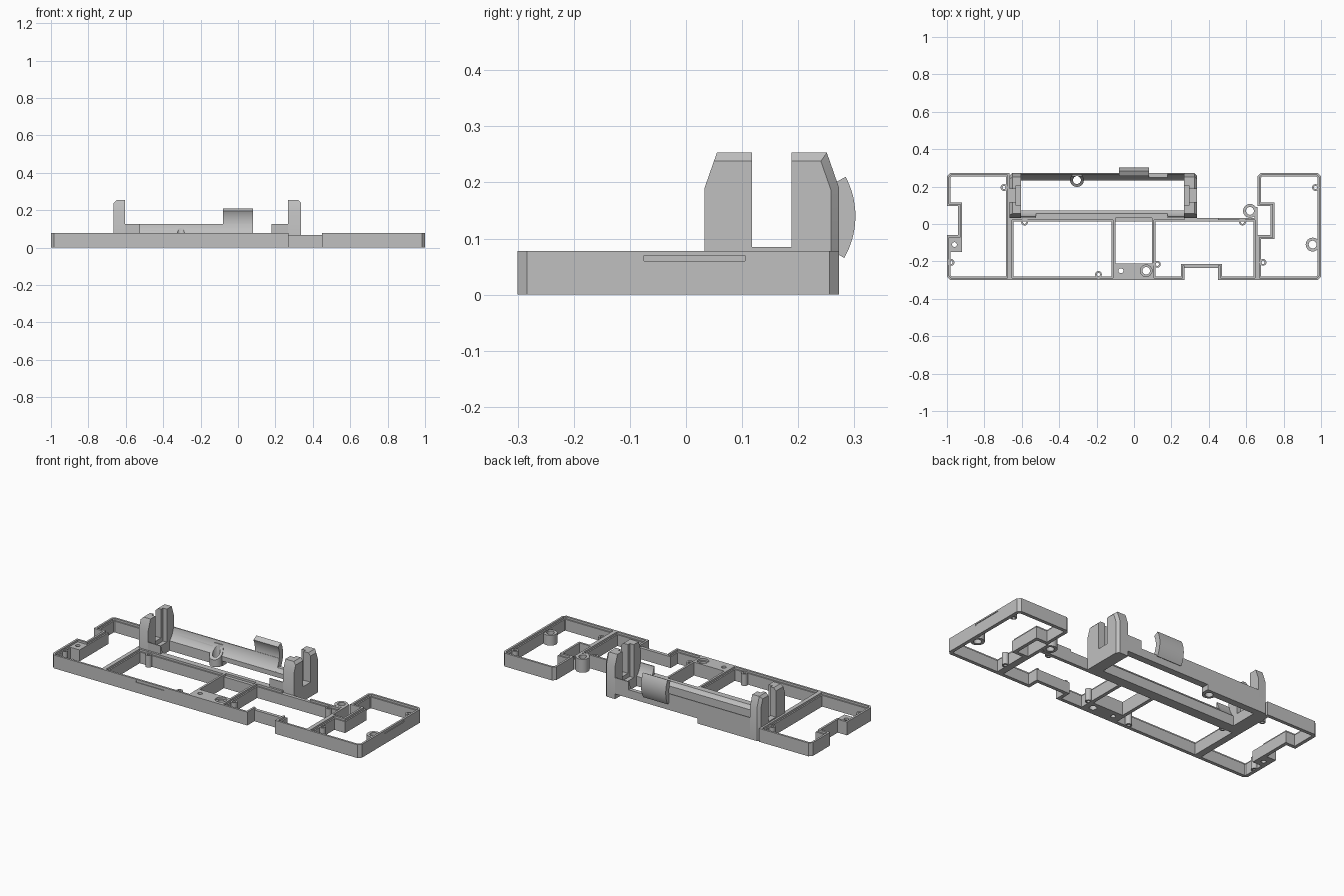
import bpy, bmesh, math
from mathutils import Vector

cube = bpy.data.objects.get("Cube")
if cube:
    bpy.data.objects.remove(cube)

grey = bpy.data.materials.new("light grey")
grey.use_nodes = True
COLOR = (0.53, 0.53, 0.53, 1)
grey.diffuse_color = COLOR
grey.node_tree.nodes["Principled BSDF"].inputs["Base Color"].default_value = COLOR

H = 0.078              # frame height
STEP = 0.066           # height of the inner ledge
W = 0.02               # wall width
CY, CZ, R = 0.153, 0.14, 0.115   # axis and radius of the cradle
LEFT, RIGHT = -0.665, 0.338      # cradle ends


def finish(name, bm):
    bmesh.ops.recalc_face_normals(bm, faces=bm.faces)
    mesh = bpy.data.meshes.new(name)
    bm.to_mesh(mesh)
    bm.free()
    mesh.materials.append(grey)
    ob = bpy.data.objects.new(name, mesh)
    bpy.context.collection.objects.link(ob)
    return ob


def prism(name, points, direction):
    bm = bmesh.new()
    face = bm.faces.new([bm.verts.new(p) for p in points])
    ext = bmesh.ops.extrude_face_region(bm, geom=[face])
    moved = [v for v in ext["geom"] if isinstance(v, bmesh.types.BMVert)]
    bmesh.ops.translate(bm, verts=moved, vec=direction)
    return finish(name, bm)


def along_x(name, yz, x0, x1):
    return prism(name, [(x0, y, z) for y, z in yz], (x1 - x0, 0, 0))


def box(name, x0, x1, y0, y1, z0, z1):
    return prism(name, [(x0, y0, z0), (x1, y0, z0), (x1, y1, z0), (x0, y1, z0)], (0, 0, z1 - z0))


def disc(name, x, y, r, z0, z1):
    ring = [math.tau * i / 24 for i in range(24)]
    return prism(name, [(x + r * math.cos(a), y + r * math.sin(a), z0) for a in ring], (0, 0, z1 - z0))


def cut(ob, cutter):
    mod = ob.modifiers.new("cut", "BOOLEAN")
    mod.object = cutter
    mod.operation = "DIFFERENCE"
    mod.solver = "EXACT"
    bpy.context.view_layer.objects.active = ob
    bpy.ops.object.modifier_apply(modifier=mod.name)
    bpy.data.objects.remove(cutter)


def drill(ob, x, y, r, z0=-0.1):
    cut(ob, disc("hole", x, y, r, z0, 0.3))


def boss(name, x, y, r, hole, top):
    ob = disc(name, x, y, r, 0, top)
    drill(ob, x, y, hole)
    return ob


def frame(name, outline):
    """Closed wall with an inner ledge, swept along a counter-clockwise outline."""
    section = [(0, 0), (0, H), (0.012, H), (0.012, STEP), (W, STEP), (W, 0)]
    pts = [Vector(p) for p in outline]
    n, m = len(pts), len(section)
    bm = bmesh.new()
    rows = []
    for i, p in enumerate(pts):
        d0 = (p - pts[i - 1]).normalized()
        d1 = (pts[(i + 1) % n] - p).normalized()
        n0, n1 = Vector((-d0.y, d0.x)), Vector((-d1.y, d1.x))
        miter = (n0 + n1) / (1 + n0.dot(n1))
        rows.append([bm.verts.new((p.x + miter.x * o, p.y + miter.y * o, z)) for o, z in section])
    for i in range(n):
        a, b = rows[i], rows[(i + 1) % n]
        for j in range(m):
            k = (j + 1) % m
            bm.faces.new((a[j], b[j], b[k], a[k]))
    return finish(name, bm)


# Four open frames
C = 0.017
F, B, M = -0.3, 0.273, 0.033     # front, back and middle wall lines
BR0, BR1 = -0.1, 0.095           # bridge between the middle frames
frame("left_end_frame", [
    (-1 + C, F), (LEFT, F), (LEFT, B), (-1 + C, B), (-1, B - C),
    (-1, 0.095), (-0.94, 0.095), (-0.94, -0.06), (-1, -0.06), (-1, F + C)])
right_frame = frame("right_end_frame", [
    (0.66, F), (1 - C, F), (1, F + C), (1, B - C), (1 - C, B), (0.66 + C, B), (0.66, B - C),
    (0.66, 0.095), (0.73, 0.095), (0.73, -0.06), (0.66, -0.06)])
mid_left = frame("middle_left_frame", [(LEFT, F), (BR0, F), (BR0, M), (LEFT, M)])
mid_right = frame("middle_right_frame", [
    (BR1, F), (0.27, F), (0.27, -0.235), (0.45, -0.235), (0.45, F), (0.66, F), (0.66, M), (BR1, M)])

# Lowered span and shallow grooves
cut(mid_right, box("span", 0.27, 0.45, -0.25, 0.1, STEP, 0.2))
cut(mid_left, box("groove", -0.45, -0.27, -0.4, F + 0.004, 0.06, 0.07))
cut(right_frame, box("groove", 0.996, 1.1, -0.075, 0.105, 0.06, 0.07))

# Bridge and tab with screw holes
bridge = box("bridge", BR0, BR1, F, -0.21, 0, H)
drill(bridge, -0.07, -0.25, 0.013)
drill(bridge, 0.065, -0.25, 0.02)
drill(bridge, 0.065, -0.25, 0.031, STEP)
box("bridge_back_bar", BR0, BR1, 0.013, M, 0, STEP)
tab = box("left_tab", -1, -0.92, -0.15, -0.06, 0, STEP)
drill(tab, -0.96, -0.11, 0.013)

# Screw bosses
boss("right_boss", 0.955, -0.11, 0.037, 0.021, 0.06)
boss("side_boss", 0.62, 0.07, 0.037, 0.021, H)
box("side_boss_web", 0.645, 0.66, 0.03, 0.09, 0, H)
small = [(-0.585, 0.01), (-0.19, -0.27), (0.58, 0.01), (0.125, -0.215),
         (0.69, -0.205), (0.97, 0.195), (-0.695, 0.195), (-0.978, -0.205)]
for i, (x, y) in enumerate(small):
    boss(f"small_boss_{i + 1}", x, y, 0.018, 0.009, STEP + 0.004)


# Cradle walls with a concave inner side
def cradle_wall(name, side, top, x0, x1, bottom=0):
    outer, inner = CY + side * 0.12, CY + side * 0.08
    a0, a1 = math.asin((CZ - top) / R), math.acos(0.08 / R)
    yz = [(outer, bottom), (outer, top)]
    for i in range(9):
        a = a0 + (a1 - a0) * i / 8
        yz.append((CY + side * R * math.cos(a), CZ - R * math.sin(a)))
    yz.append((inner, bottom))
    return along_x(name, yz, x0, x1)


IN0, IN1 = LEFT + 0.06, RIGHT - 0.07
BX, BY = -0.305, 0.235           # cradle boss centre
TALL, RAISED = 0.125, 0.03
boss_wall = cradle_wall("cradle_back_left_wall", 1, TALL, IN0, BX + 0.04)
drill(boss_wall, BX, BY, 0.021)
cradle_wall("cradle_back_wall", 1, TALL, BX + 0.04, 0.08, RAISED)
cradle_wall("cradle_back_low_wall", 1, H, 0.08, 0.18, RAISED)
cradle_wall("cradle_back_end_wall", 1, TALL, 0.18, IN1, RAISED)
cradle_wall("cradle_front_lip", -1, H, -0.525, 0.18)
cradle_wall("cradle_front_left_wall", -1, TALL, IN0, -0.525)
cradle_wall("cradle_front_right_wall", -1, TALL, 0.18, IN1)

# Boss in the cradle, trimmed a little proud of the round seat
seat_boss = boss("cradle_boss", BX, BY, 0.037, 0.021, 0.11)
turn = [math.tau * i / 48 for i in range(48)]
SEAT = R - 0.006
cut(seat_boss, along_x("seat", [(CY + SEAT * math.cos(a), CZ + SEAT * math.sin(a)) for a in turn], -0.5, 0))

# Forked end posts
TOP = 0.253
half = [(0.12, 0), (0.12, 0.19), (0.098, TOP), (0.035, TOP), (0.035, 0.085)]
fork = [(CY + y, z) for y, z in half] + [(CY - y, z) for y, z in reversed(half)]
for name, outer, inner in (("left_post", LEFT, IN0), ("right_post", RIGHT, IN1)):
    ob = along_x(name, fork, outer, inner)
    bm = bmesh.new()
    bm.from_mesh(ob.data)
    edges = []
    for e in bm.edges:
        on_outer = all(abs(v.co.x - outer) < 1e-4 for v in e.verts)
        at_top = all(v.co.z > TOP - 0.001 for v in e.verts)
        at_back = all(v.co.y > 0.245 for v in e.verts)
        if on_outer and (at_top or at_back):
            edges.append(e)
    bmesh.ops.bevel(bm, geom=edges, offset=0.015, segments=1, affect="EDGES")
    bm.to_mesh(ob.data)
    bm.free()
    s = 1 if inner > outer else -1
    xs = sorted((inner - s * 0.025, inner + s * 0.02))
    cut(ob, box("contact_pocket", xs[0], xs[1], 0.1, 0.206, 0.06, 0.4))

# Curved retaining clip
angles = [math.radians(-30 + 58 * i / 12) for i in range(13)]
clip = [(CY + 0.149 * math.cos(a), CZ + 0.149 * math.sin(a)) for a in angles]
clip += [(CY + 0.117 * math.cos(a), CZ + 0.117 * math.sin(a)) for a in reversed(angles)]
along_x("retaining_clip", clip, -0.08, 0.08)

# Smooth the round parts, keep the corners sharp
for ob in bpy.context.collection.objects:
    ob.select_set(ob.type == "MESH")
bpy.ops.object.shade_smooth_by_angle(angle=math.radians(30))
